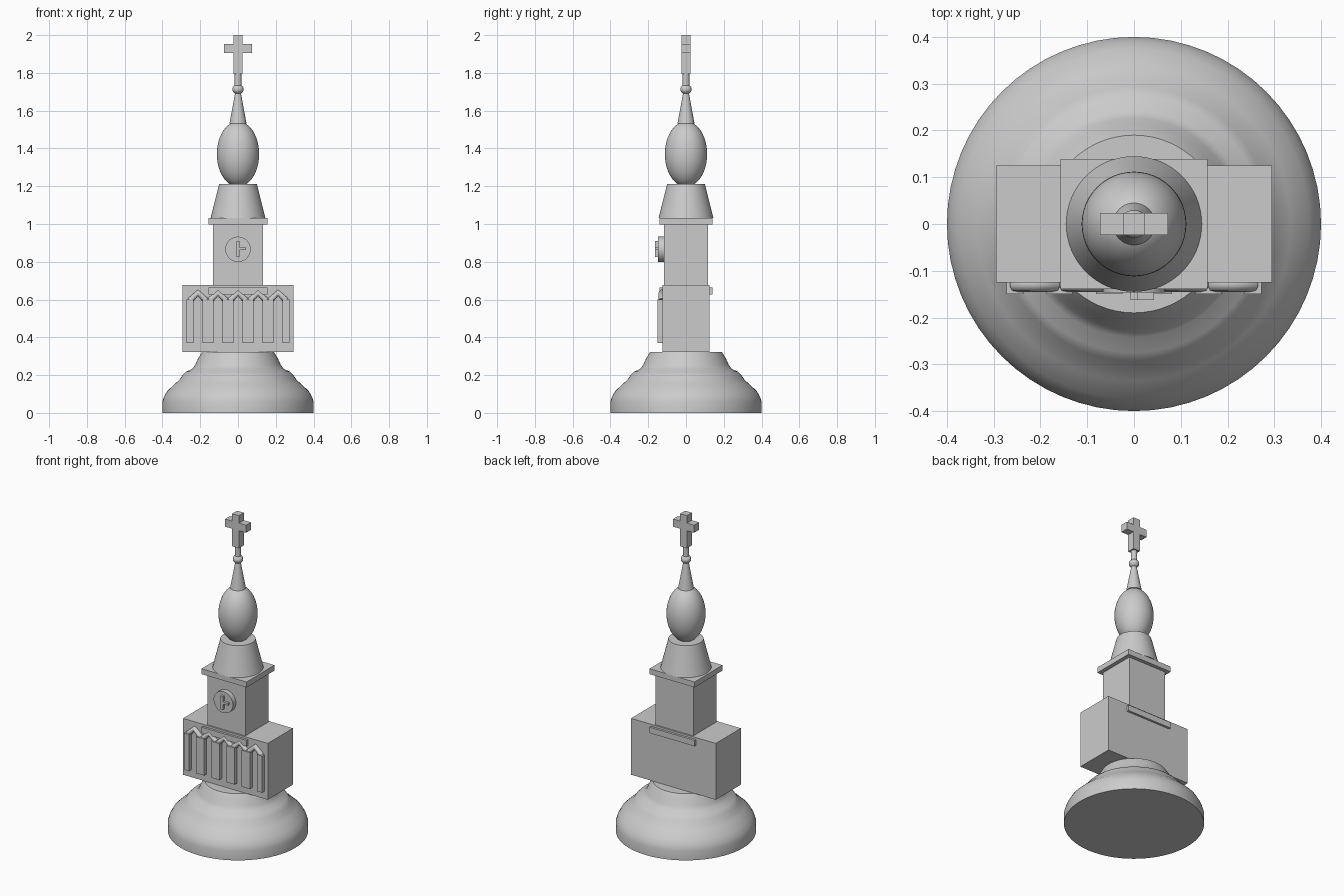
import bpy, bmesh, math
from mathutils import Matrix

cube = bpy.data.objects.get("Cube")
if cube:
    bpy.data.objects.remove(cube, do_unlink=True)

grey = bpy.data.materials.new("stone_grey")
grey.use_nodes = True
colour = (0.6, 0.6, 0.6, 1)
grey.diffuse_color = colour
grey.node_tree.nodes["Principled BSDF"].inputs["Base Color"].default_value = colour


def add_object(name, data):
    obj = bpy.data.objects.new(name, data)
    bpy.context.scene.collection.objects.link(obj)
    data.materials.append(grey)
    return obj


def mesh_object(name, bm, angle=None):
    bmesh.ops.recalc_face_normals(bm, faces=bm.faces)
    mesh = bpy.data.meshes.new(name)
    bm.to_mesh(mesh)
    bm.free()
    obj = add_object(name, mesh)
    if angle:
        bpy.ops.object.select_all(action="DESELECT")
        obj.select_set(True)
        bpy.context.view_layer.objects.active = obj
        bpy.ops.object.shade_smooth_by_angle(angle=math.radians(angle))
    return obj


def box(name, x, y, z):
    """Box from (min, max) pairs."""
    bm = bmesh.new()
    bmesh.ops.create_cube(bm, size=1)
    for v in bm.verts:
        v.co = [r[0] if c < 0 else r[1] for c, r in zip(v.co, (x, y, z))]
    return mesh_object(name, bm)


def lathe(name, profile, sides=64, angle=35):
    """Closed solid from (radius, height) rings."""
    bm = bmesh.new()
    rings = []
    for r, z in profile:
        rings.append([bm.verts.new((r * math.cos(a), r * math.sin(a), z))
                      for a in (2 * math.pi * i / sides for i in range(sides))])
    for low, high in zip(rings, rings[1:]):
        for i in range(sides):
            j = (i + 1) % sides
            bm.faces.new((low[i], low[j], high[j], high[i]))
    bm.faces.new(rings[0])
    bm.faces.new(rings[-1])
    return mesh_object(name, bm, angle)


def ball(name, radius, half_height, z):
    bm = bmesh.new()
    bmesh.ops.create_uvsphere(bm, u_segments=48, v_segments=24, radius=1)
    bmesh.ops.scale(bm, vec=(radius, radius, half_height), verts=bm.verts)
    bmesh.ops.translate(bm, vec=(0, 0, z), verts=bm.verts)
    return mesh_object(name, bm, 60)


def mid(half):
    return (-half, half)


# Bell-shaped pedestal
lathe("pedestal", [(.4, 0), (.4, .06), (.392, .085), (.375, .115), (.335, .153),
                   (.31, .175), (.293, .2), (.275, .218), (.242, .233),
                   (.226, .255), (.212, .287), (.19, .322)])

# Main hall, tower and ledges
box("hall", mid(.295), mid(.125), (.322, .677))
box("tower", mid(.132), mid(.116), (.677, 1.0))
box("lower_ledge", mid(.157), mid(.139), (.627, .664))
box("upper_ledge", mid(.157), mid(.139), (.998, 1.032))

# Roof, dome and spire
lathe("roof", [(.145, 1.032), (.1, 1.212)])
ball("dome", .112, .173, 1.37)
lathe("spire", [(.045, 1.532), (.015, 1.695)], 32)
ball("spire_ball", .03, .026, 1.713)
lathe("spire_stem", [(.018, 1.73), (.018, 1.8)], 32)

# Cross
box("cross_upright", mid(.024), mid(.024), (1.795, 2.0))
box("cross_arms", mid(.073), mid(.024), (1.905, 1.953))

# Clock face and hands
bm = bmesh.new()
bmesh.ops.create_cone(bm, cap_ends=True, segments=48, radius1=.067, radius2=.067, depth=.036,
                      matrix=Matrix.Translation((0, -.129, .866)) @ Matrix.Rotation(math.pi / 2, 4, "X"))
mesh_object("clock_face", bm, 35)
box("clock_long_hand", mid(.008), (-.163, -.14), (.826, .909))
box("clock_short_hand", (0, .043), (-.163, -.14), (.862, .876))

# Pillars and pointed arches along the front
spacing = .106
for i in range(6):
    x = (i - 2.5) * spacing
    half = .018 if i in (0, 5) else .028
    x *= .96 if i in (0, 5) else 1
    box(f"pillar_{i + 1}", (x - half, x + half), (-.15, -.12), (.37, .6))

for i in range(5):
    x = (i - 2) * spacing
    curve = bpy.data.curves.new("arch", "CURVE")
    curve.dimensions = "3D"
    curve.bevel_depth = .017
    curve.bevel_resolution = 3
    curve.use_fill_caps = True
    line = curve.splines.new("POLY")
    line.points.add(2)
    for p, (dx, z) in zip(line.points, ((-.042, .595), (0, .636), (.042, .595))):
        p.co = (x + dx, -.128, z, 1)
    add_object(f"arch_{i + 1}", curve)
